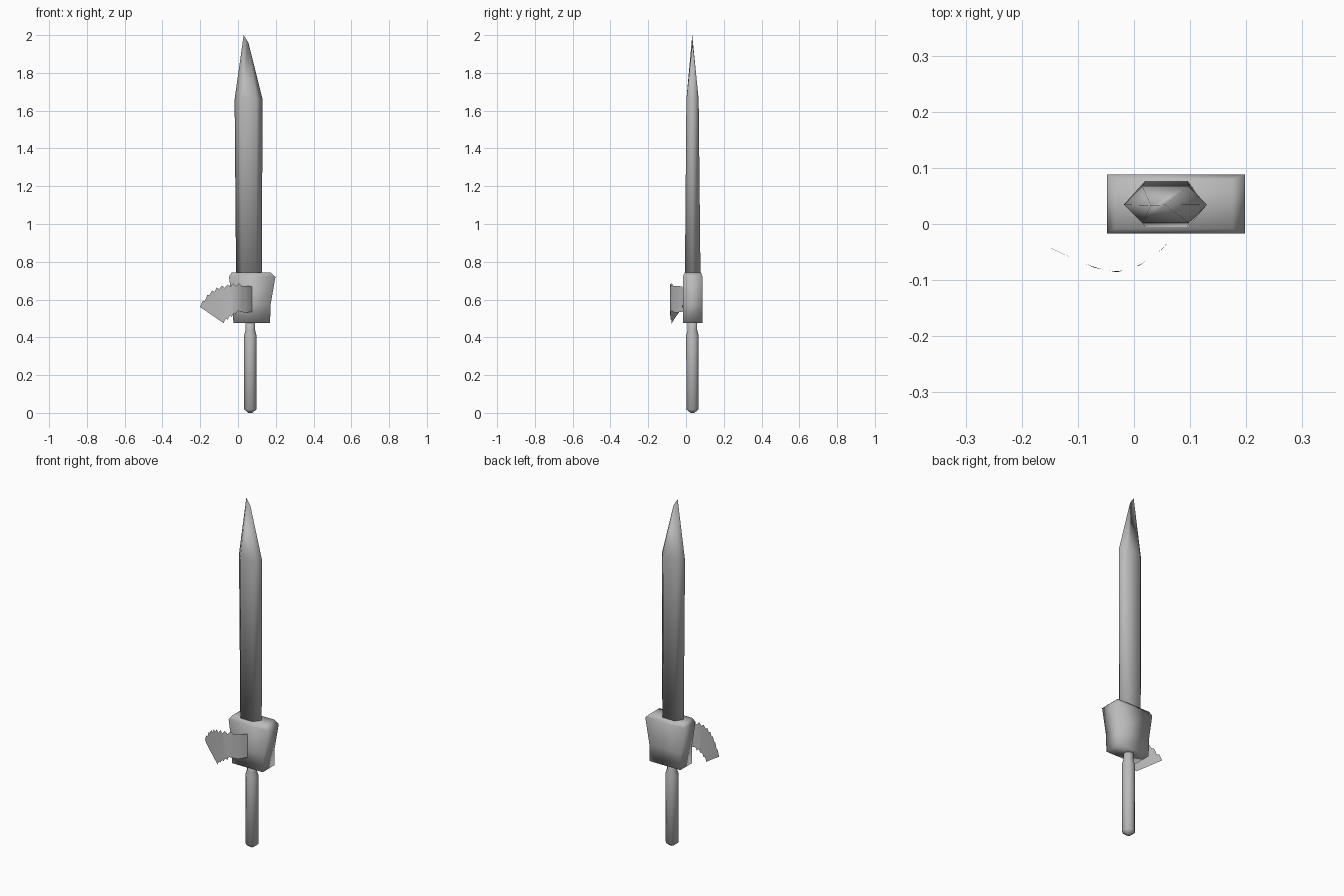
import bpy, bmesh, math

cube = bpy.data.objects.get("Cube")
if cube:
    bpy.data.objects.remove(cube, do_unlink=True)

GREY = (0.5, 0.5, 0.5, 1)
metal = bpy.data.materials.new("grey_metal")
metal.use_nodes = True
metal.diffuse_color = GREY
metal.node_tree.nodes["Principled BSDF"].inputs["Base Color"].default_value = GREY


def finish(name, bm, closed=True):
    bmesh.ops.remove_doubles(bm, verts=bm.verts, dist=0.0005)
    if closed:
        bmesh.ops.recalc_face_normals(bm, faces=bm.faces)
    for f in bm.faces:
        f.smooth = True
    mesh = bpy.data.meshes.new(name)
    bm.to_mesh(mesh)
    bm.free()
    mesh.materials.append(metal)
    obj = bpy.data.objects.new(name, mesh)
    bpy.context.collection.objects.link(obj)
    return obj


def loft(name, rings, cap_top=True):
    """Skin a stack of equal rings and cap the ends."""
    bm = bmesh.new()
    loops = [[bm.verts.new(p) for p in ring] for ring in rings]
    n = len(loops[0])
    for a, b in zip(loops, loops[1:]):
        for i in range(n):
            j = (i + 1) % n
            bm.faces.new((a[i], a[j], b[j], b[i]))
    bm.faces.new(loops[0][::-1])
    if cap_top:
        bm.faces.new(loops[-1])
    return finish(name, bm)


def hexagon(z, x0, x1, y0, y1):
    m, c = (y0 + y1) / 2, (x1 - x0) * 0.22
    return [(x0, m, z), (x0 + c, y0, z), (x1 - c, y0, z),
            (x1, m, z), (x1 - c, y1, z), (x0 + c, y1, z)]


def rectangle(z, x0, x1, y0, y1):
    return [(x0, y0, z), (x1, y0, z), (x1, y1, z), (x0, y1, z)]


def octagon(z, r, cx=0.065, cy=0.034):
    r /= math.cos(math.pi / 8)
    return [(cx + r * math.cos((i + 0.5) * math.pi / 4),
             cy + r * math.sin((i + 0.5) * math.pi / 4), z) for i in range(8)]


# Blade, ending in a short slanted ridge
tip, shoulder = (0.03, 0.033, 2.0), (0.055, 0.034, 1.96)
loft("blade", [hexagon(0.7, -0.01, 0.126, -0.006, 0.077),
               hexagon(1.66, -0.018, 0.13, 0.002, 0.067),
               [tip, tip, shoulder, shoulder, shoulder, tip]], cap_top=False)

# Flared guard block
loft("guard", [rectangle(0.475, -0.025, 0.17, -0.017, 0.087),
               rectangle(0.57, -0.026, 0.172, -0.017, 0.087),
               rectangle(0.72, -0.048, 0.198, -0.017, 0.088),
               rectangle(0.742, -0.034, 0.175, -0.008, 0.08)])

# Grip with a narrow neck and a blunt pommel
loft("grip", [octagon(0.0, 0.01), octagon(0.018, 0.032), octagon(0.41, 0.033),
              octagon(0.44, 0.025), octagon(0.5, 0.026)])


def along(points, t):
    """Point on a polyline, t from 0 to 1 by index."""
    s = t * (len(points) - 1)
    i = min(int(s), len(points) - 2)
    return [a + (b - a) * (s - i) for a, b in zip(points[i], points[i + 1])]


# Torn cloth strip that bows forward from the guard
bow = [(0.073, -0.018), (0.05, -0.045), (0.01, -0.074), (-0.03, -0.086),
       (-0.07, -0.078), (-0.13, -0.052), (-0.2, -0.015)]
upper = [(0.073, 0.67), (0.02, 0.672), (-0.04, 0.668), (-0.1, 0.655),
         (-0.15, 0.625), (-0.2, 0.56)]
lower = [(0.073, 0.535), (0.035, 0.53), (0.0, 0.54), (-0.025, 0.525),
         (-0.055, 0.505), (-0.083, 0.48)]


def depth(x):
    for (xa, ya), (xb, yb) in zip(bow, bow[1:]):
        if x >= xb:
            return ya + (yb - ya) * (xa - x) / (xa - xb)
    return bow[-1][1]


bm = bmesh.new()
COLUMNS, ROWS = 20, 4
grid = []
for c in range(COLUMNS + 1):
    t = c / COLUMNS
    (xu, zu), (xl, zl) = along(upper, t), along(lower, t)
    if c % 2 and t > 0.2:
        zu += 0.016
    if c % 3 == 1 and t > 0.4:
        zl -= 0.012
    column = []
    for r in range(ROWS + 1):
        k = r / ROWS
        x, z = xu + (xl - xu) * k, zu + (zl - zu) * k
        column.append(bm.verts.new((x, depth(x), z)))
    grid.append(column)
for a, b in zip(grid, grid[1:]):
    for r in range(ROWS):
        bm.faces.new((a[r], b[r], b[r + 1], a[r + 1]))
finish("cloth_strip", bm, closed=False)
